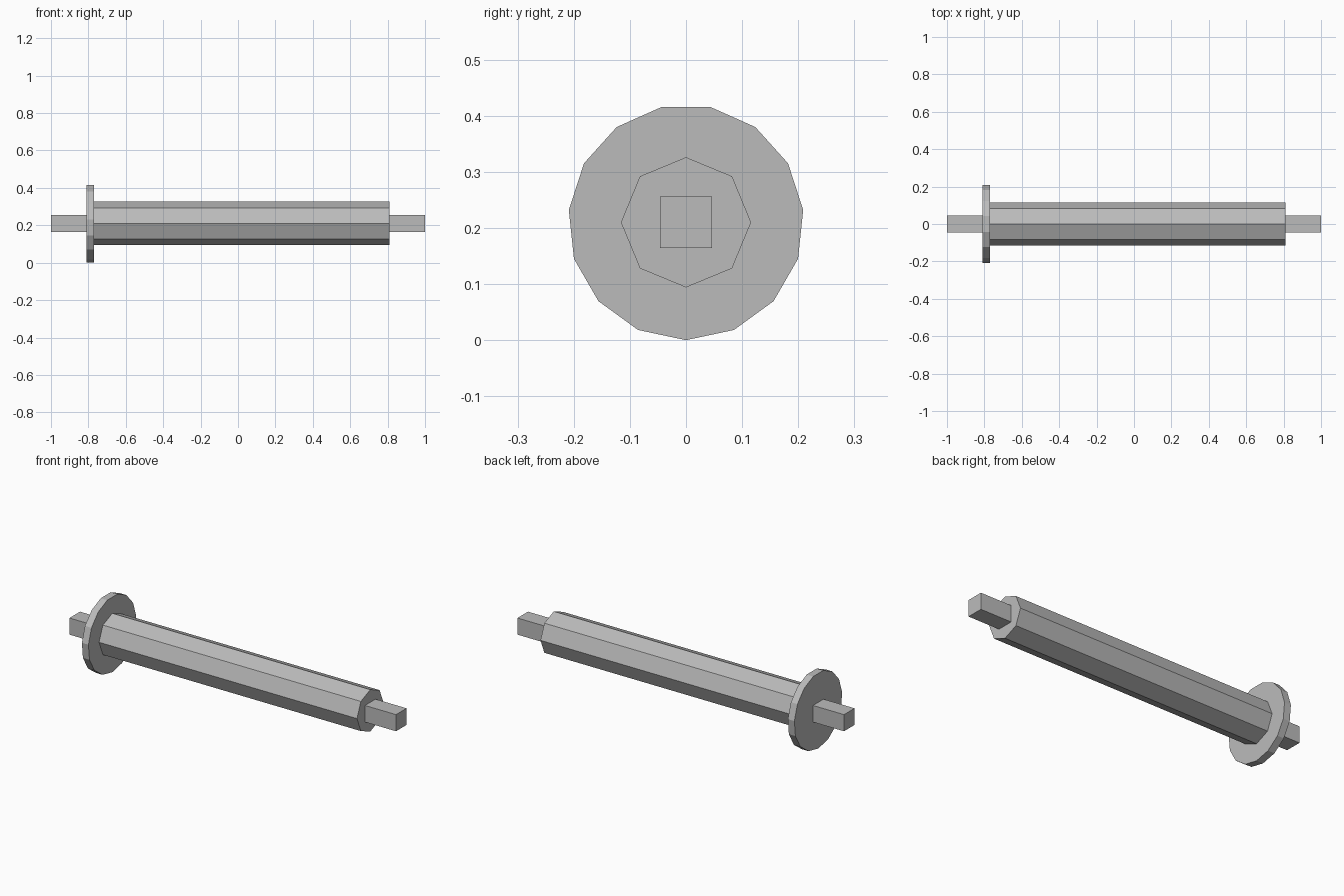
import bpy
import math

if "Cube" in bpy.data.objects:
    bpy.data.objects.remove(bpy.data.objects["Cube"], do_unlink=True)

AXIS_Z = 0.21

steel = bpy.data.materials.new("plain grey")
steel.use_nodes = True
grey = (0.5, 0.5, 0.5, 1)
steel.diffuse_color = grey
steel.node_tree.nodes["Principled BSDF"].inputs["Base Color"].default_value = grey


def prism(name, sides, radius, x0, x1, turn):
    """Regular prism along x; turn is the angle of its first corner from +y."""
    bpy.ops.mesh.primitive_cylinder_add(vertices=sides, radius=radius, depth=x1 - x0)
    ob = bpy.context.object
    ob.name = name
    for v in ob.data.vertices:
        # Rebuild each corner around the x axis
        a = math.atan2(v.co.y, v.co.x) - math.pi / 2 + turn
        v.co = (v.co.z, radius * math.cos(a), radius * math.sin(a))
    ob.location = ((x0 + x1) / 2, 0, AXIS_Z)
    ob.data.materials.append(steel)
    return ob


# Eight-sided main shaft with a corner on top
prism("shaft", 8, 0.116, -0.79, 0.81, math.pi / 2)

# Fifteen-sided collar with a corner at the bottom
prism("collar", 15, 0.21, -0.81, -0.77, -math.pi / 2)

# Square pegs at both ends
for name, x0, x1 in (("right_peg", -1, -0.8), ("left_peg", 0.8, 1)):
    prism(name, 4, 0.046 * math.sqrt(2), x0, x1, math.pi / 4)
